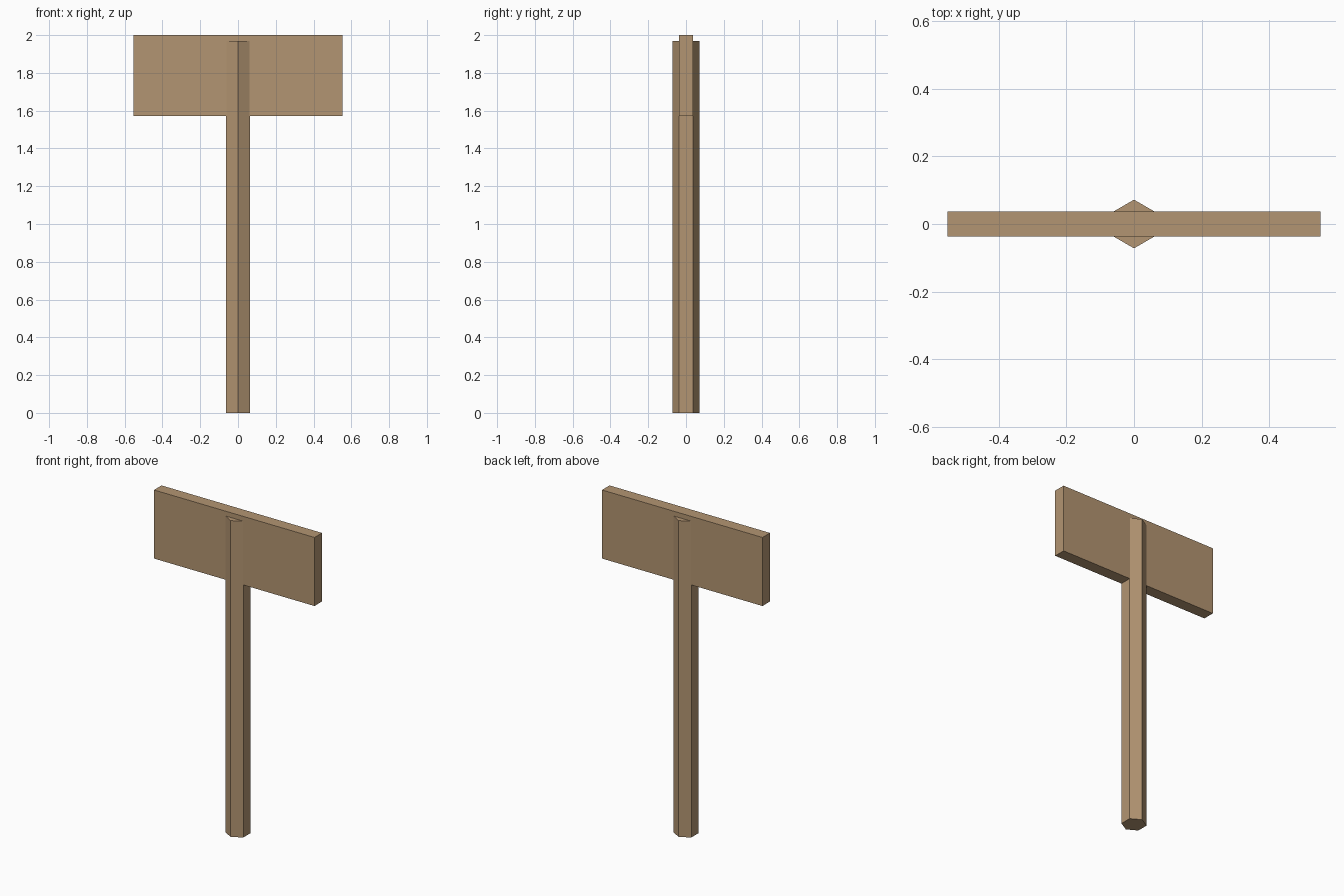
import bpy

cube = bpy.data.objects.get("Cube")
if cube:
    bpy.data.objects.remove(cube, do_unlink=True)

# Single wood colour
wood = bpy.data.materials.new("light_brown_wood")
wood.use_nodes = True
colour = (0.45, 0.30, 0.168, 1)
wood.diffuse_color = colour
bsdf = next(n for n in wood.node_tree.nodes if n.type == 'BSDF_PRINCIPLED')
bsdf.inputs["Base Color"].default_value = colour
bsdf.inputs["Roughness"].default_value = 0.9


def finish(name):
    obj = bpy.context.object
    obj.name = name
    obj.data.materials.append(wood)
    return obj


# Six-sided post, with its edges facing front and back
POST_TOP = 1.97
bpy.ops.mesh.primitive_cylinder_add(vertices=6, radius=0.072, depth=POST_TOP,
                                    location=(0, 0, POST_TOP / 2))
finish("post")

# Flat board that the post passes through
BOARD_TOP, BOARD_BOTTOM = 2.0, 1.573
bpy.ops.mesh.primitive_cube_add(size=1, location=(0, 0, (BOARD_TOP + BOARD_BOTTOM) / 2))
board = finish("sign_board")
board.scale = (1.106, 0.074, BOARD_TOP - BOARD_BOTTOM)
bpy.ops.object.transform_apply(location=False, rotation=False, scale=True)
